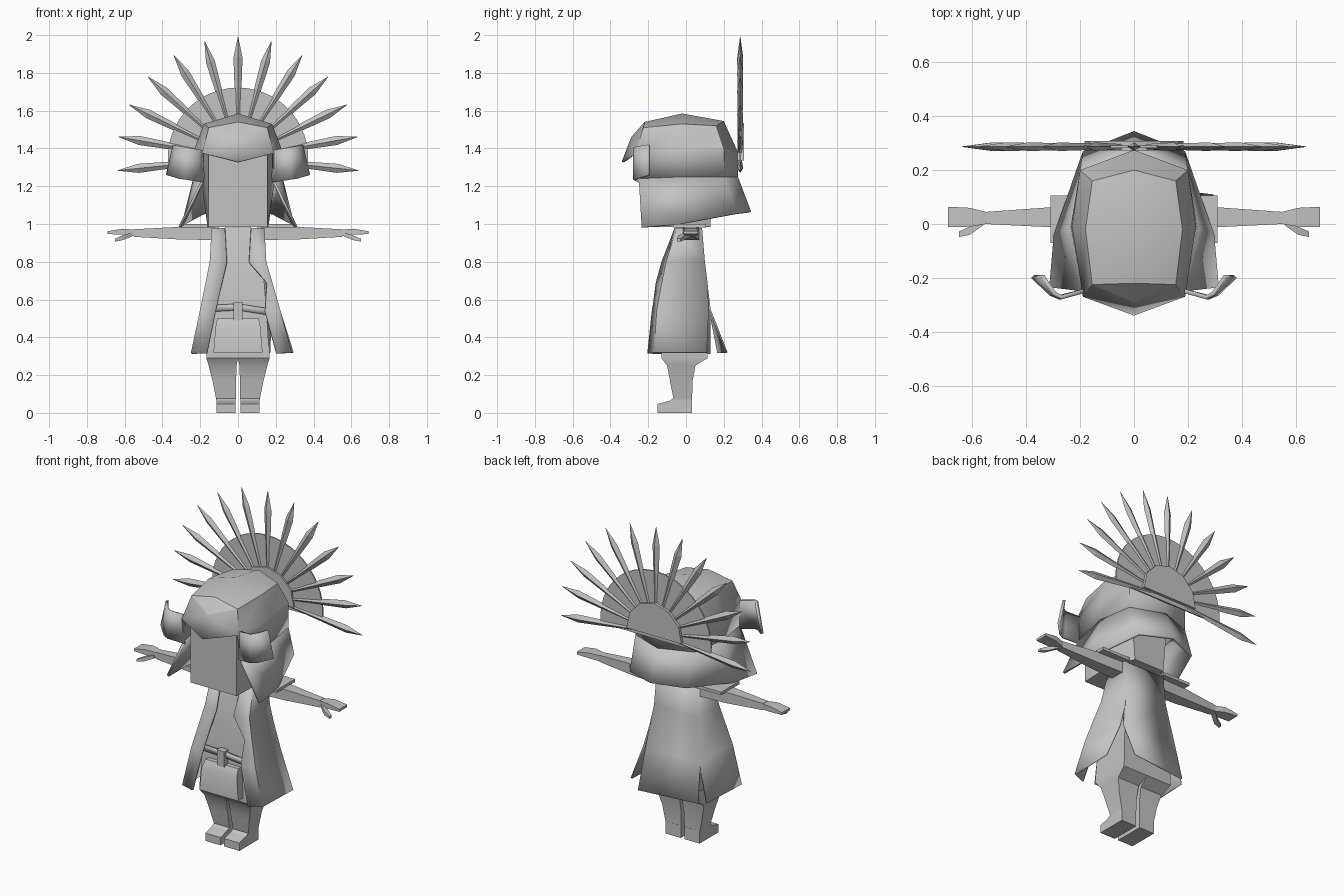
import bpy, bmesh, math
from mathutils import Matrix, Vector

grey = bpy.data.materials.new("plain_grey")
grey.diffuse_color = (0.55, 0.55, 0.55, 1)


def make(name, verts, faces, mirror=False, thick=0, offset=-1, smooth=30):
    """Mesh object with optional x mirror and shell thickness."""
    bm = bmesh.new()
    vs = [bm.verts.new(v) for v in verts]
    for f in faces:
        bm.faces.new([vs[i] for i in f])
    bmesh.ops.recalc_face_normals(bm, faces=bm.faces)
    me = bpy.data.meshes.new(name)
    bm.to_mesh(me)
    bm.free()
    me.materials.append(grey)
    ob = bpy.data.objects.new(name, me)
    bpy.context.collection.objects.link(ob)
    if mirror:
        m = ob.modifiers.new("mirror", 'MIRROR')
        m.merge_threshold = 0.0005
    if thick:
        s = ob.modifiers.new("shell", 'SOLIDIFY')
        s.thickness, s.offset = thick, offset
    if smooth:
        bpy.ops.object.select_all(action='DESELECT')
        ob.select_set(True)
        bpy.context.view_layer.objects.active = ob
        bpy.ops.object.shade_smooth_by_angle(angle=math.radians(smooth))
    return ob


def loft(name, rings, **kw):
    """Closed skin through rings that share a point count, capped."""
    n = len(rings[0])
    faces = [(r * n + i, r * n + (i + 1) % n, (r + 1) * n + (i + 1) % n, (r + 1) * n + i)
             for r in range(len(rings) - 1) for i in range(n)]
    last = (len(rings) - 1) * n
    faces += [tuple(range(n)), tuple(range(last, last + n))]
    return make(name, [p for r in rings for p in r], faces, **kw)


def sheet(name, rows, thick=0.01, **kw):
    """Open cloth-like panel through rows of points."""
    n = len(rows[0])
    faces = [(r * n + i, r * n + i + 1, (r + 1) * n + i + 1, (r + 1) * n + i)
             for r in range(len(rows) - 1) for i in range(n - 1)]
    return make(name, [p for r in rows for p in r], faces, thick=thick, **kw)


def zring(x0, x1, y0, y1, z):
    return [(x0, y0, z), (x1, y0, z), (x1, y1, z), (x0, y1, z)]


def xring(x, y0, y1, z0, z1):
    return [(x, y0, z0), (x, y1, z0), (x, y1, z1), (x, y0, z1)]


# head block under the helmet
def head_ring(z, s):
    half = [(0.155, -0.235), (0.19 * s, -0.06), (0.12 * s, 0.13)]
    return [(x, y, z) for x, y in half] + [(-x, y, z) for x, y in reversed(half)]


loft("head", [head_ring(0.985, 0.85), head_ring(1.2, 1.0), head_ring(1.4, 1.0)])
loft("neck", [zring(-0.07, 0.07, -0.05, 0.07, z) for z in (0.93, 1.0)])

# faceted helmet with a centre crest
rim = [(0.19, -0.25, 1.24), (0.235, -0.01, 1.25), (0.2, 0.2, 1.25)]
mid = [(0.19, -0.27, 1.375), (0.23, -0.01, 1.4), (0.2, 0.2, 1.4)]
top = [(0.155, -0.225, 1.51), (0.18, -0.02, 1.53), (0.155, 0.16, 1.52)]
crest = [(0, -0.22, 1.54), (0, -0.02, 1.585), (0, 0.2, 1.545)]
ends = [(0, 0.275, 1.38), (0, 0.275, 1.25), (0, -0.29, 1.46), (0, -0.34, 1.33)]
hf = [(r * 3 + i, r * 3 + i + 1, r * 3 + i + 4, r * 3 + i + 3) for r in range(3) for i in range(2)]
hf += [(2, 5, 12, 13), (5, 8, 11, 12), (9, 6, 14), (14, 6, 3, 15)]
make("helmet", rim + mid + top + crest + ends, hf, mirror=True, thick=0.012, smooth=20)

# flared neck guard
sheet("neck_guard", [rim + [(0, 0.275, 1.25)],
                     [(0.315, -0.235, 0.985), (0.298, -0.04, 1.0), (0.19, 0.27, 1.055), (0, 0.345, 1.065)]],
      mirror=True, thick=0.014)

# turned-back fins at the temples
sheet("helmet_fin", [[(0.18, -0.255, 1.39), (0.27, -0.28, 1.405), (0.3, -0.265, 1.41), (0.345, -0.2, 1.42)],
                     [(0.18, -0.255, 1.22), (0.28, -0.28, 1.235), (0.315, -0.265, 1.24), (0.382, -0.2, 1.26)]],
      mirror=True, thick=0.016)

# sunburst crest: disc, hub plate and spikes
CZ, CY = 1.35, 0.287


def fan(name, radius, half_angle, steps, y0, y1):
    pts = [(radius * math.sin(a), CZ + radius * math.cos(a))
           for a in [math.radians(-half_angle + 2 * half_angle * i / steps) for i in range(steps + 1)]]
    loft(name, [[(x, y, z) for x, z in pts] for y in (y0, y1)], smooth=0)


fan("sun_disc", 0.372, 96, 24, CY - 0.004, CY + 0.004)
fan("sun_hub", 0.185, 94, 6, 0.272, 0.308)
for k in range(-6, 7):
    rot = Matrix.Rotation(math.radians(16 * k), 4, 'Y')
    rings = []
    for r, w, d in ((0.12, 0.010, 0.009), (0.53, 0.024, 0.016), (0.642, 0.001, 0.001)):
        ring = [(w, 0, r), (0, d, r), (-w, 0, r), (0, -d, r)]
        rings.append([tuple(rot @ Vector(p) + Vector((0, CY, CZ))) for p in ring])
    loft("sun_spike", rings, smooth=0)

# inner tunic
loft("tunic", [zring(-0.13, 0.13, -0.05, 0.075, 0.98), zring(-0.13, 0.13, -0.105, 0.085, 0.8),
               zring(-0.15, 0.15, -0.125, 0.1, 0.55), zring(-0.165, 0.165, -0.135, 0.115, 0.32)])

# long coat: back, two sides and two open fronts
sheet("coat_back", [[(-0.14, 0.085, 0.98), (0.14, 0.085, 0.98)], [(-0.145, 0.1, 0.8), (0.145, 0.1, 0.8)],
                    [(-0.185, 0.13, 0.55), (0.18, 0.13, 0.55)], [(-0.2, 0.175, 0.32), (0.17, 0.22, 0.32)]])
sheet("coat_left", [[(-0.07, -0.06, 0.98), (-0.14, -0.05, 0.98), (-0.14, 0.085, 0.98)],
                    [(-0.06, -0.13, 0.8), (-0.15, -0.105, 0.8), (-0.145, 0.1, 0.8)],
                    [(-0.117, -0.18, 0.55), (-0.2, -0.165, 0.55), (-0.185, 0.13, 0.55)],
                    [(-0.165, -0.205, 0.315), (-0.25, -0.18, 0.315), (-0.235, 0.13, 0.315)]])
sheet("coat_right", [[(0.07, -0.06, 0.98), (0.14, -0.05, 0.98), (0.14, 0.085, 0.98)],
                     [(0.06, -0.13, 0.8), (0.15, -0.105, 0.8), (0.145, 0.1, 0.8)],
                     [(0.155, -0.16, 0.69), (0.185, -0.13, 0.68), (0.165, 0.115, 0.68)],
                     [(0.145, -0.18, 0.54), (0.225, -0.155, 0.54), (0.205, 0.12, 0.54)],
                     [(0.205, -0.2, 0.315), (0.285, -0.17, 0.32), (0.295, 0.11, 0.32)]])

# belt, buckle loop and pouch
sheet("belt", [[(-0.15, -0.132, z), (0, -0.152, z + 0.008), (0.15, -0.137, z - 0.015), (0.19, -0.1, z - 0.02)]
               for z in (0.57, 0.535)])
loft("belt_loop", [zring(-0.025, 0.025, -0.168, -0.13, z) for z in (0.49, 0.585)])
loft("pouch", [zring(-0.13, 0.13, -0.185, -0.12, 0.32), zring(-0.118, 0.118, -0.18, -0.12, 0.46),
               zring(-0.11, 0.11, -0.155, -0.12, 0.5)])

# trousers and shoes
loft("trouser_leg", [zring(0.0, 0.165, -0.13, 0.115, 0.36), zring(0.0, 0.168, -0.13, 0.115, 0.29),
                     zring(0.008, 0.155, -0.1, 0.05, 0.25), zring(0.01, 0.135, -0.085, 0.035, 0.17),
                     zring(0.012, 0.115, -0.065, 0.032, 0.07)], mirror=True)
prof = [(-0.15, 0), (0.033, 0), (0.033, 0.075), (-0.07, 0.075), (-0.085, 0.065), (-0.15, 0.048)]
loft("shoe", [[(x, y, z) for y, z in prof] for x in (0.012, 0.115)], mirror=True, smooth=0)

# arms with shoulder plates, hands and thumbs
loft("arm", [xring(0.1, -0.02, 0.07, 0.915, 0.985), xring(0.31, -0.012, 0.062, 0.918, 0.985),
             xring(0.55, 0.0, 0.045, 0.932, 0.972)], mirror=True)
loft("shoulder_plate", [xring(x, -0.07, 0.105, 0.982, 1.0) for x in (0.12, 0.31)], mirror=True)
loft("hand", [xring(0.55, 0.0, 0.045, 0.935, 0.97), xring(0.61, -0.01, 0.06, 0.943, 0.975),
              xring(0.69, -0.012, 0.064, 0.947, 0.962)], mirror=True)
loft("thumb", [xring(0.56, -0.005, 0.03, 0.935, 0.955), xring(0.61, -0.04, -0.01, 0.915, 0.94),
               xring(0.65, -0.048, -0.028, 0.907, 0.922)], mirror=True)
